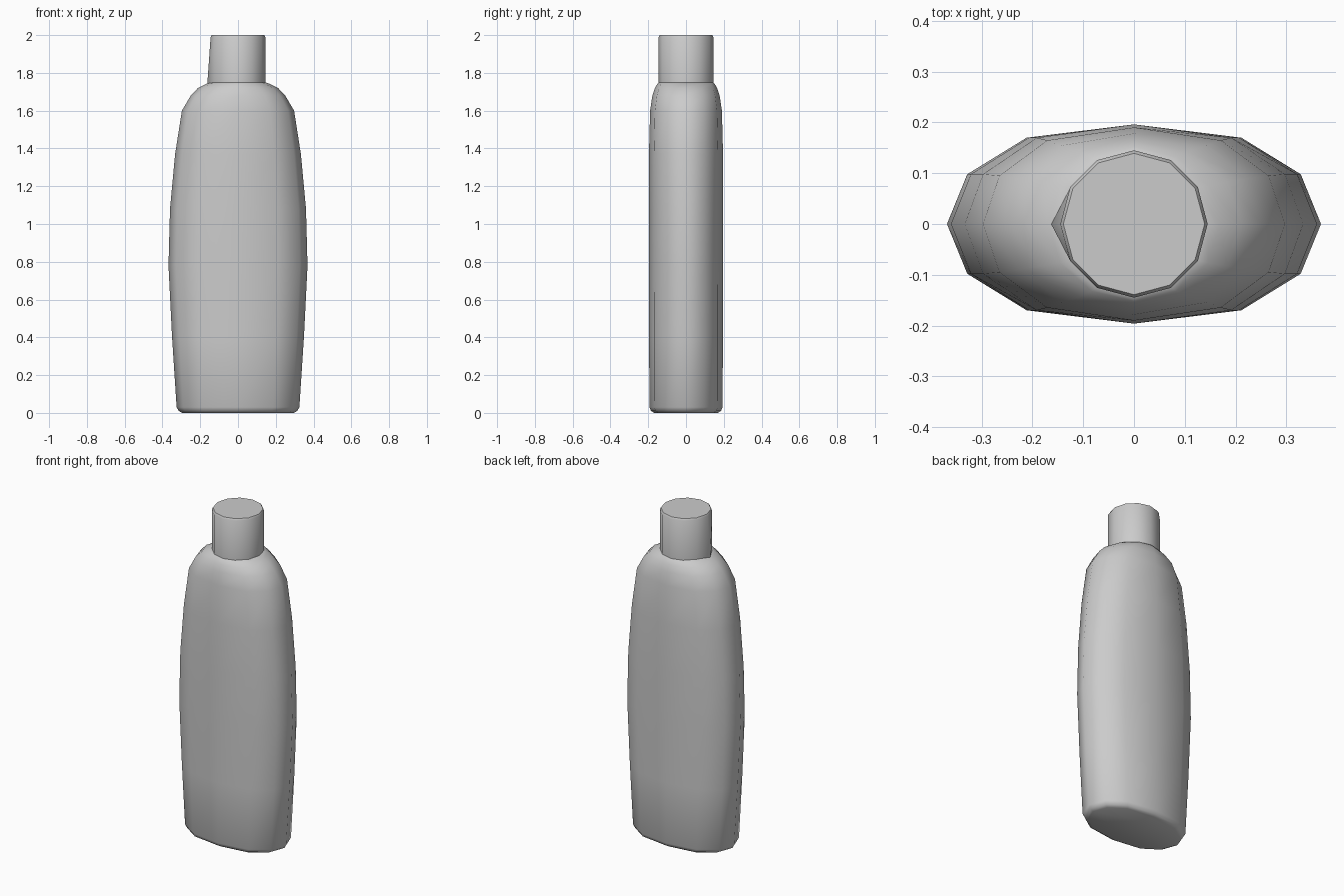
import bpy, bmesh, math

cube = bpy.data.objects.get("Cube")
if cube:
    bpy.data.objects.remove(cube)

grey = bpy.data.materials.new("soft_grey")
grey.use_nodes = True
grey.diffuse_color = (0.6, 0.6, 0.6, 1)
grey.node_tree.nodes["Principled BSDF"].inputs["Base Color"].default_value = (0.6, 0.6, 0.6, 1)

SIDES = 12


def loft(name, rings, section):
    """Skin a stack of (z, half width, half depth) rings and cap both ends."""
    bm = bmesh.new()
    loops = []
    for z, rx, ry in rings:
        loops.append([bm.verts.new((*section(i, rx, ry, z), z)) for i in range(SIDES)])
    for low, high in zip(loops, loops[1:]):
        for i in range(SIDES):
            j = (i + 1) % SIDES
            bm.faces.new((low[i], low[j], high[j], high[i]))
    bm.faces.new(loops[0][::-1])
    bm.faces.new(loops[-1])
    mesh = bpy.data.meshes.new(name)
    bm.to_mesh(mesh)
    bm.free()
    mesh.materials.append(grey)
    obj = bpy.data.objects.new(name, mesh)
    bpy.context.collection.objects.link(obj)
    bpy.ops.object.select_all(action='DESELECT')
    obj.select_set(True)
    bpy.context.view_layer.objects.active = obj
    bpy.ops.object.shade_smooth_by_angle(angle=math.radians(50))
    return obj


def body_section(i, rx, ry, z):
    # Oval with slightly squared shoulders, rounding off near the neck
    a = math.tau * i / SIDES
    c, s = math.cos(a), math.sin(a)
    power = 0.8 if z < 1.7 else 1.0
    return rx * math.copysign(abs(c) ** power, c), ry * s


def cap_section(i, rx, ry, z):
    # Round, with the lower edge pulled out to the right-hand side
    a = math.tau * i / SIDES
    x = rx * math.cos(a)
    if i == SIDES // 2 and z < 1.8:
        x -= 0.018
    return x, ry * math.sin(a)


# Bottle body, from the chamfered foot up to the shoulder
loft("bottle_body", [
    (0.0, 0.295, 0.168), (0.01, 0.313, 0.185), (0.03, 0.325, 0.194),
    (0.4, 0.349, 0.195), (0.78, 0.368, 0.196), (1.08, 0.36, 0.196),
    (1.37, 0.333, 0.196), (1.6, 0.297, 0.19), (1.68, 0.25, 0.178),
    (1.72, 0.212, 0.165), (1.742, 0.168, 0.152), (1.75, 0.145, 0.143),
], body_section)

# Plain cap with a slightly eased top edge
loft("cap", [
    (1.735, 0.145, 0.145), (1.99, 0.145, 0.145), (2.0, 0.139, 0.139),
], cap_section)
